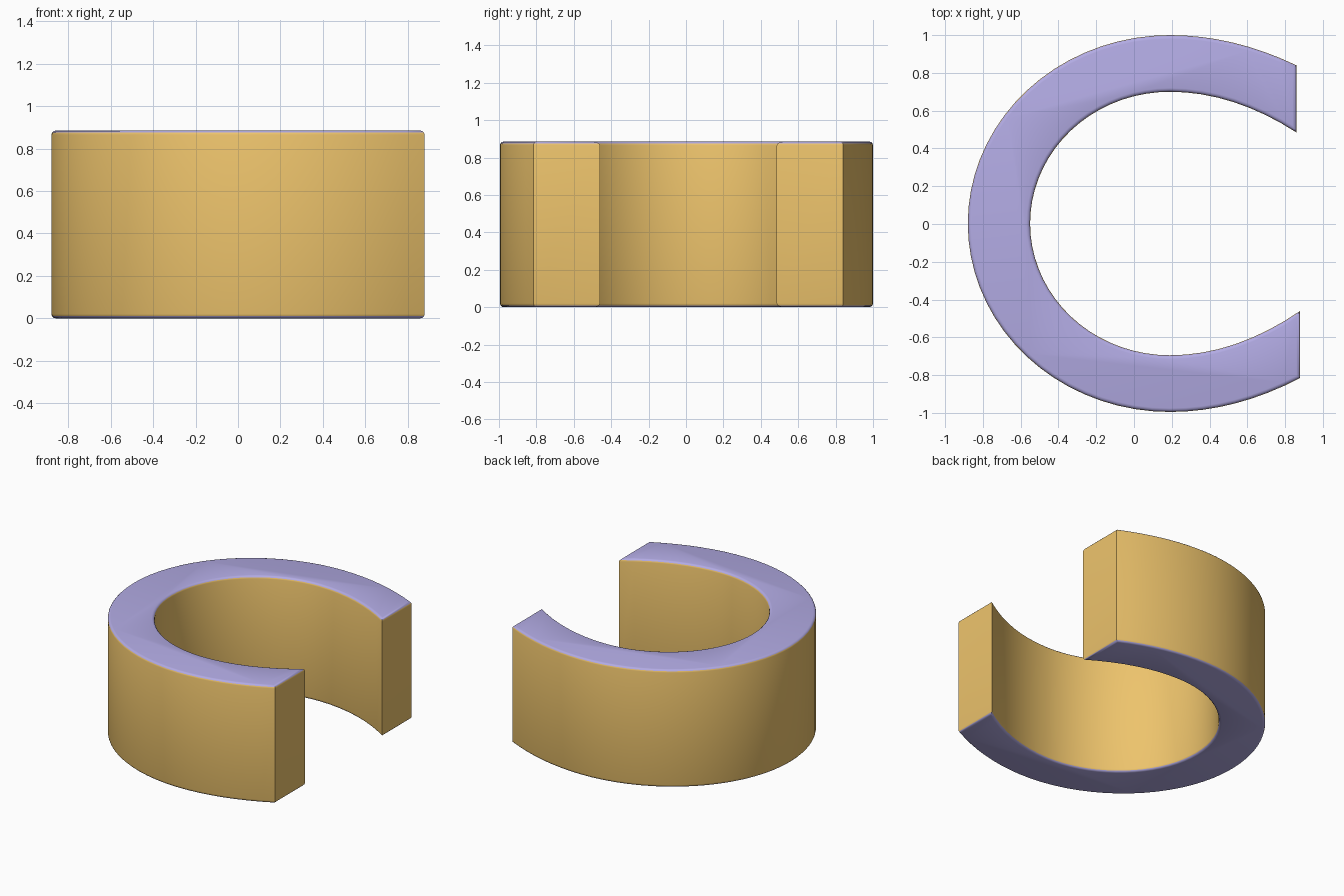
import bpy, bmesh, math

if "Cube" in bpy.data.objects:
    bpy.data.objects.remove(bpy.data.objects["Cube"])

HEIGHT = 0.885
BEVEL = 0.02
CX = 0.19          # x of the crown of both arcs


def material(name, colour):
    m = bpy.data.materials.new(name)
    m.diffuse_color = colour
    m.use_nodes = True
    m.node_tree.nodes["Principled BSDF"].inputs["Base Color"].default_value = m.diffuse_color
    return m


def arm(end_x, end_y, crown_y, steps=8):
    """Parabolic arm from its tip back to the crown (crown excluded)."""
    pts = []
    for i in range(steps):
        t = 1 - i / steps
        pts.append((CX + (end_x - CX) * t, crown_y + (end_y - crown_y) * t * t))
    return pts


def half_ellipse(rx, top, bottom, steps=36):
    """Left half of an ellipse, from top crown round to bottom crown."""
    mid, ry = (top + bottom) / 2, (top - bottom) / 2
    angles = [math.pi / 2 + math.pi * i / steps for i in range(steps + 1)]
    return [(CX + rx * math.cos(a), mid + ry * math.sin(a)) for a in angles]


# Open ring outline: outer edge top to bottom, then inner edge back
outer = (arm(0.86, 0.84, 1.0) + half_ellipse(1.07, 1.0, -0.995)
         + arm(0.88, -0.815, -0.995)[::-1])
inner = (arm(0.86, 0.485, 0.70) + half_ellipse(0.74, 0.70, -0.695)
         + arm(0.88, -0.46, -0.695)[::-1])
outline = outer + inner[::-1]

# Extrude the outline into a solid
bm = bmesh.new()
base = bm.faces.new([bm.verts.new((x, y, 0)) for x, y in outline])
ext = bmesh.ops.extrude_face_region(bm, geom=[base], use_keep_orig=True)
bmesh.ops.translate(bm, vec=(0, 0, HEIGHT),
                    verts=[v for v in ext["geom"] if isinstance(v, bmesh.types.BMVert)])
bmesh.ops.recalc_face_normals(bm, faces=bm.faces)

# Round the top and bottom rims
rims = [e for e in bm.edges if abs(e.verts[0].co.z - e.verts[1].co.z) < 1e-5]
bmesh.ops.bevel(bm, geom=rims, offset=BEVEL, offset_type='OFFSET', segments=3,
                profile=0.5, affect='EDGES', clamp_overlap=True)
bmesh.ops.recalc_face_normals(bm, faces=bm.faces)

# Orange walls, violet caps and rims
for f in bm.faces:
    f.material_index = 1 if abs(f.normal.z) > 0.4 else 0

mesh = bpy.data.meshes.new("open_ring")
bm.to_mesh(mesh)
bm.free()
mesh.materials.append(material("orange_wall", (0.85, 0.55, 0.15, 1)))
mesh.materials.append(material("violet_cap", (0.45, 0.41, 0.78, 1)))

ring = bpy.data.objects.new("open_ring", mesh)
bpy.context.collection.objects.link(ring)
bpy.context.view_layer.objects.active = ring
ring.select_set(True)
bpy.ops.object.shade_smooth_by_angle(angle=math.radians(40))
